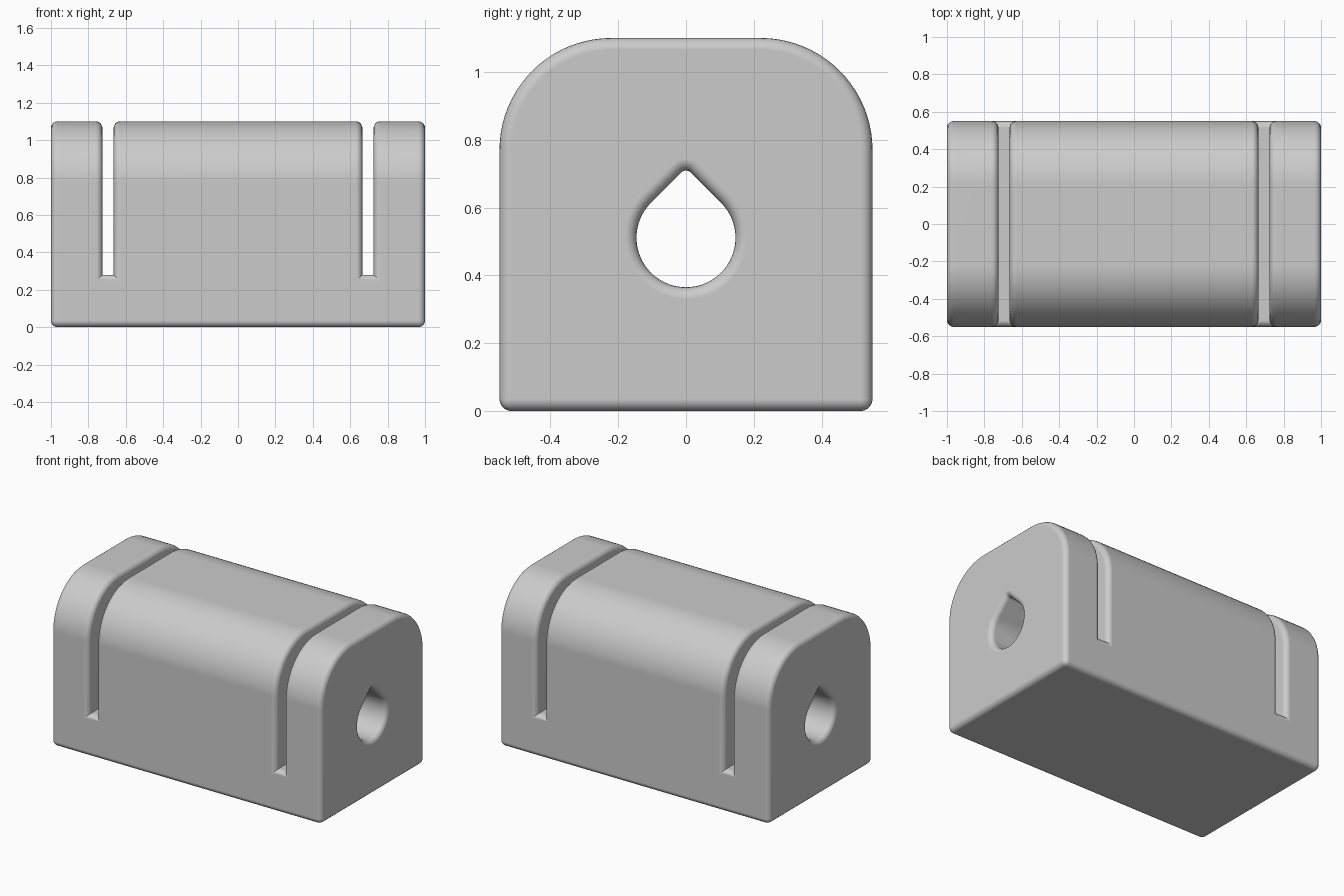
import bpy, bmesh, math
from mathutils import Vector

cube = bpy.data.objects.get("Cube")
if cube:
    bpy.data.objects.remove(cube, do_unlink=True)

grey = bpy.data.materials.new("light grey")
grey.use_nodes = True
colour = (0.6, 0.6, 0.6, 1)
grey.diffuse_color = colour
grey.node_tree.nodes["Principled BSDF"].inputs["Base Color"].default_value = colour


def arc(cy, cz, r, a0, a1, n):
    angles = [math.radians(a0 + (a1 - a0) * i / n) for i in range(n + 1)]
    return [(cy + r * math.cos(a), cz + r * math.sin(a)) for a in angles]


def extrude_x(name, profile, x0, x1):
    """Prism with a (y, z) profile running along x."""
    bm = bmesh.new()
    face = bm.faces.new([bm.verts.new((x0, y, z)) for y, z in profile])
    out = bmesh.ops.extrude_face_region(bm, geom=[face])
    top = [v for v in out["geom"] if isinstance(v, bmesh.types.BMVert)]
    bmesh.ops.translate(bm, verts=top, vec=(x1 - x0, 0, 0))
    bmesh.ops.recalc_face_normals(bm, faces=bm.faces)
    mesh = bpy.data.meshes.new(name)
    bm.to_mesh(mesh)
    bm.free()
    obj = bpy.data.objects.new(name, mesh)
    bpy.context.collection.objects.link(obj)
    return obj


W, H, R, EDGE = 0.55, 1.10, 0.33, 0.035

# Block with an arched top
block = extrude_x("slotted_block",
                  [(-W, 0), (W, 0)] + arc(W - R, H - R, R, 0, 90, 20)
                  + arc(R - W, H - R, R, 90, 180, 20), -1, 1)
block.data.materials.append(grey)

# Cutters: two slots and a teardrop bore
HOLE_Z, HOLE_R, TIP_R = 0.511, 0.146, 0.02
tip_z = HOLE_Z + (HOLE_R - TIP_R) * math.sqrt(2)
cutters = [extrude_x("bore_cutter",
                     arc(0, HOLE_Z, HOLE_R, 135, 405, 40)
                     + arc(0, tip_z, TIP_R, 45, 135, 6), -1.2, 1.2)]
for side in (-1, 1):
    cutters.append(extrude_x("slot_cutter", [(-1, 0.28), (1, 0.28), (1, 2), (-1, 2)],
                             side * 0.695 - 0.03, side * 0.695 + 0.03))
for cutter in cutters:
    mod = block.modifiers.new("cut", "BOOLEAN")
    mod.operation, mod.solver, mod.object = "DIFFERENCE", "EXACT", cutter

bpy.context.view_layer.update()
result = block.evaluated_get(bpy.context.evaluated_depsgraph_get())
bm = bmesh.new()
bm.from_mesh(result.to_mesh())
result.to_mesh_clear()
block.modifiers.clear()
for cutter in cutters:
    bpy.data.objects.remove(cutter, do_unlink=True)

# Round every outer convex edge, leaving the inside of the slots crisp
bmesh.ops.remove_doubles(bm, verts=bm.verts, dist=1e-5)


def is_outer(edge):
    if len(edge.link_faces) != 2 or edge.calc_face_angle_signed() < math.radians(40):
        return False
    mid = (edge.verts[0].co + edge.verts[1].co) / 2
    in_bore = Vector((mid.y, mid.z - HOLE_Z)).length < 0.25
    return not in_bore or abs(mid.x) > 0.99


bmesh.ops.bevel(bm, geom=[e for e in bm.edges if is_outer(e)], offset=EDGE,
                offset_type="OFFSET", segments=5, profile=0.5,
                affect="EDGES", clamp_overlap=False)
bm.to_mesh(block.data)
bm.free()

# Smooth curves, flat planes
bpy.ops.object.select_all(action="DESELECT")
block.select_set(True)
bpy.context.view_layer.objects.active = block
bpy.ops.object.shade_smooth_by_angle(angle=math.radians(35))
normals = block.modifiers.new("flat_planes", "WEIGHTED_NORMAL")
normals.keep_sharp = True
